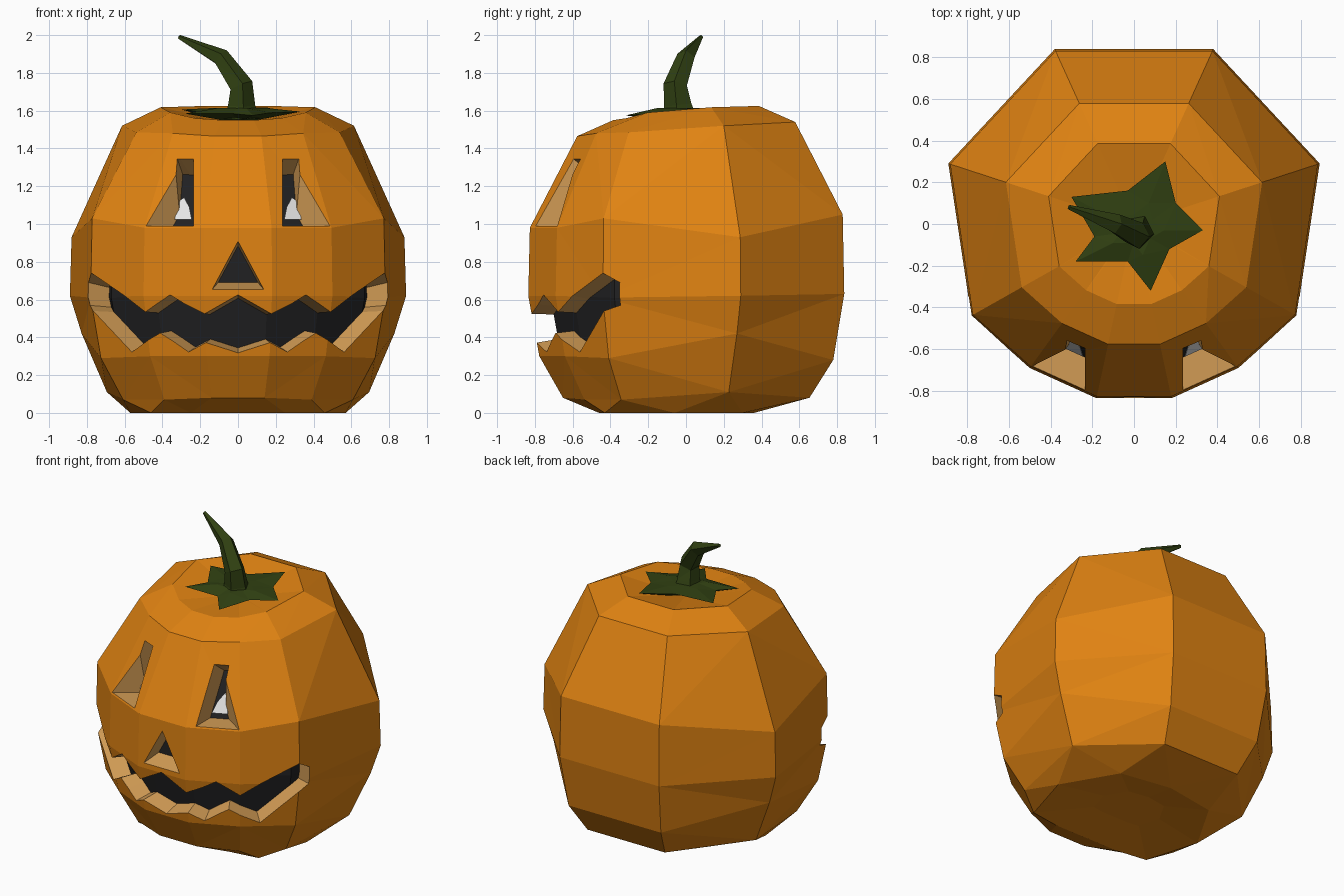
import bpy, bmesh, math
from mathutils import Vector

if "Cube" in bpy.data.objects:
    bpy.data.objects.remove(bpy.data.objects["Cube"])


def material(name, rgb):
    m = bpy.data.materials.new(name)
    m.diffuse_color = (*rgb, 1)
    m.use_nodes = True
    m.node_tree.nodes["Principled BSDF"].inputs["Base Color"].default_value = m.diffuse_color
    return m


orange = material("orange skin", (0.74, 0.225, 0.006))
tan = material("tan flesh", (0.64, 0.33, 0.09))
black = material("dark inside", (0.015, 0.015, 0.016))
white = material("white pupil", (0.8, 0.8, 0.8))
green = material("green stem", (0.03, 0.052, 0.006))
SKIN = [orange, tan, black]


def loft(name, rings, mats, index=0):
    """Bridge equal-sized closed rings, cap both ends."""
    bm = bmesh.new()
    vs = [[bm.verts.new(p) for p in r] for r in rings]
    n = len(vs[0])
    for a, b in zip(vs, vs[1:]):
        for i in range(n):
            j = (i + 1) % n
            bm.faces.new((a[i], a[j], b[j], b[i]))
    bm.faces.new(vs[0])
    bm.faces.new(vs[-1])
    bmesh.ops.triangulate(bm, faces=bm.faces[:])
    bmesh.ops.recalc_face_normals(bm, faces=bm.faces[:])
    for f in bm.faces:
        f.material_index = index
    me = bpy.data.meshes.new(name)
    bm.to_mesh(me)
    bm.free()
    for m in mats:
        me.materials.append(m)
    ob = bpy.data.objects.new(name, me)
    bpy.context.collection.objects.link(ob)
    return ob


def subtract(ob, cutter):
    mod = ob.modifiers.new("cut", 'BOOLEAN')
    mod.operation = 'DIFFERENCE'
    mod.solver = 'EXACT'
    mod.object = cutter
    bpy.context.view_layer.objects.active = ob
    bpy.ops.object.modifier_apply(modifier=mod.name)


# pumpkin shell: half outline in plan, then scale and heights per ring
PLAN = [(0.18, -0.835), (0.5, -0.69), (0.78, -0.44), (0.89, 0.29), (0.38, 0.838)]


def mirrored(half):
    return half + [(-x, y, z) for x, y, z in reversed(half)]


def ring(s, zs):
    return mirrored([(x * s, y * s, z) for (x, y), z in zip(PLAN, zs)])


feet = [(0.25, -0.46, 0), (0.46, -0.43, 0), (0.57, -0.06, 0), (0.36, 0.3, 0)]
feet = feet + [(0, 0.36, 0)] + [(-x, y, z) for x, y, z in reversed(feet)] + [(0, -0.46, 0)]
body_rings = [
    [(x * 0.4, y * 0.4, 0.03) for x, y, z in feet],
    feet,
    ring(0.78, (0.08, 0.07, 0.07, 0.11, 0.08)),
    ring(0.93, (0.3, 0.3, 0.29, 0.42, 0.28)),
    ring(1.0, (0.62, 0.62, 0.61, 0.62, 0.63)),
    ring(0.99, (0.98, 0.98, 1.03, 0.93, 1.05)),
    ring(0.69, (1.465, 1.48, 1.485, 1.52, 1.54)),
    ring(0.46, (1.55, 1.56, 1.59, 1.618, 1.625)),
    ring(0.02, (1.53,) * 5),
]
pumpkin = loft("pumpkin_shell", body_rings, SKIN, 0)
# dark core limits how deep the carving goes
core = loft("core_helper", [[(x * 0.86, y * 0.86, 0.6 + (z - 0.6) * 0.86) for x, y, z in r]
                            for r in body_rings], SKIN, 2)
core.hide_render = True


def tapered(name, outer, inner, t0=-0.5, t1=1.4):
    pairs = [(Vector(a), Vector(b)) for a, b in zip(outer, inner)]
    return loft(name, [[a.lerp(b, t) if 0 <= t <= 1 else a + (b - a) * t for a, b in pairs]
                       for t in (t0, t1)], SKIN, 1)


cutters = []
# eyes
eye_out = [(0.5, -0.69, 0.99), (0.235, -0.81, 0.99), (0.235, -0.61, 1.355), (0.325, -0.57, 1.355)]
eye_in = [(0.36, -0.60, 0.99), (0.235, -0.655, 0.99), (0.235, -0.50, 1.27), (0.295, -0.47, 1.27)]
for s in (1, -1):
    cutters.append(tapered("eye_cutter", [(s * x, y, z) for x, y, z in eye_out],
                           [(s * x, y, z) for x, y, z in eye_in]))
# nose
cutters.append(tapered("nose_cutter", [(0, -0.84, 0.91), (0.135, -0.83, 0.655), (-0.135, -0.83, 0.655)],
                       [(0, -0.715, 0.885), (0.105, -0.715, 0.69), (-0.105, -0.715, 0.69)]))
# mouth: x, y, lower lip, upper lip at each station
mouth = [(0.18, -0.835, 0.365, 0.525), (0.28, -0.79, 0.31, 0.575), (0.36, -0.755, 0.37, 0.625),
         (0.43, -0.72, 0.42, 0.58), (0.5, -0.69, 0.38, 0.535), (0.6, -0.60, 0.31, 0.62),
         (0.775, -0.44, 0.54, 0.74), (0.79, -0.35, 0.57, 0.69)]
mouth = [(-x, y, a, b) for x, y, a, b in reversed(mouth)] + [(0, -0.835, 0.305, 0.625)] + mouth
OUT, IN = 1.2, 0.75
cutters.append(loft("mouth_cutter", [
    [(x * k, y * k, 0.5 + (z - 0.5) * k) for k, z in ((OUT, a), (OUT, b), (IN, b), (IN, a))]
    for x, y, a, b in mouth], SKIN, 1))

for c in cutters:
    subtract(c, core)
    subtract(pumpkin, c)
for c in cutters + [core]:
    bpy.data.objects.remove(c)

# pupils: thin plates lying on the dark core
for s, side in ((1, "right"), (-1, "left")):
    quad = [(0.245, 1.025), (0.335, 1.025), (0.318, 1.12), (0.285, 1.14), (0.258, 1.09)]
    loft("pupil_" + side, [[(s * x, -0.606 + 0.454 * (x - 0.29) + 0.56 * (z - 1.02) - d, z)
                            for x, z in quad] for d in (0.012, 0.004)], [white])

# star leaf under the stem
star = [(-0.3, 0.13), (-0.03, 0.16), (0.15, 0.3), (0.2, 0.1), (0.33, -0.03), (0.17, -0.12),
        (0.08, -0.32), (-0.03, -0.18), (-0.28, -0.18), (-0.19, -0.06)]
loft("star_leaf", [
    [(x * 0.3, y * 0.3, 1.55) for x, y in star],
    [(x, y, 1.597 + 0.07 * y) for x, y in star],
    [(x * 0.4 + 0.01, y * 0.4 - 0.02, 1.615) for x, y in star]], [green])

# bent, tapering stem
path = [((0.015, -0.035, 1.56), 0.1), ((0.015, -0.04, 1.63), 0.077), ((0.015, -0.055, 1.73), 0.066),
        ((-0.09, 0.0, 1.88), 0.05), ((-0.312, 0.08, 1.99), 0.012)]
pts = [Vector(p) for p, r in path]
stem = []
for i, (p, r) in enumerate(path):
    d = pts[min(i + 1, len(pts) - 1)] - pts[max(i - 1, 0)]
    q = Vector((0, 0, 1)).rotation_difference(d)
    stem.append([pts[i] + q @ Vector((r * math.cos(a), r * math.sin(a), 0))
                 for a in (math.radians(64 + 72 * k) for k in range(5))])
loft("stem", stem, [green])
